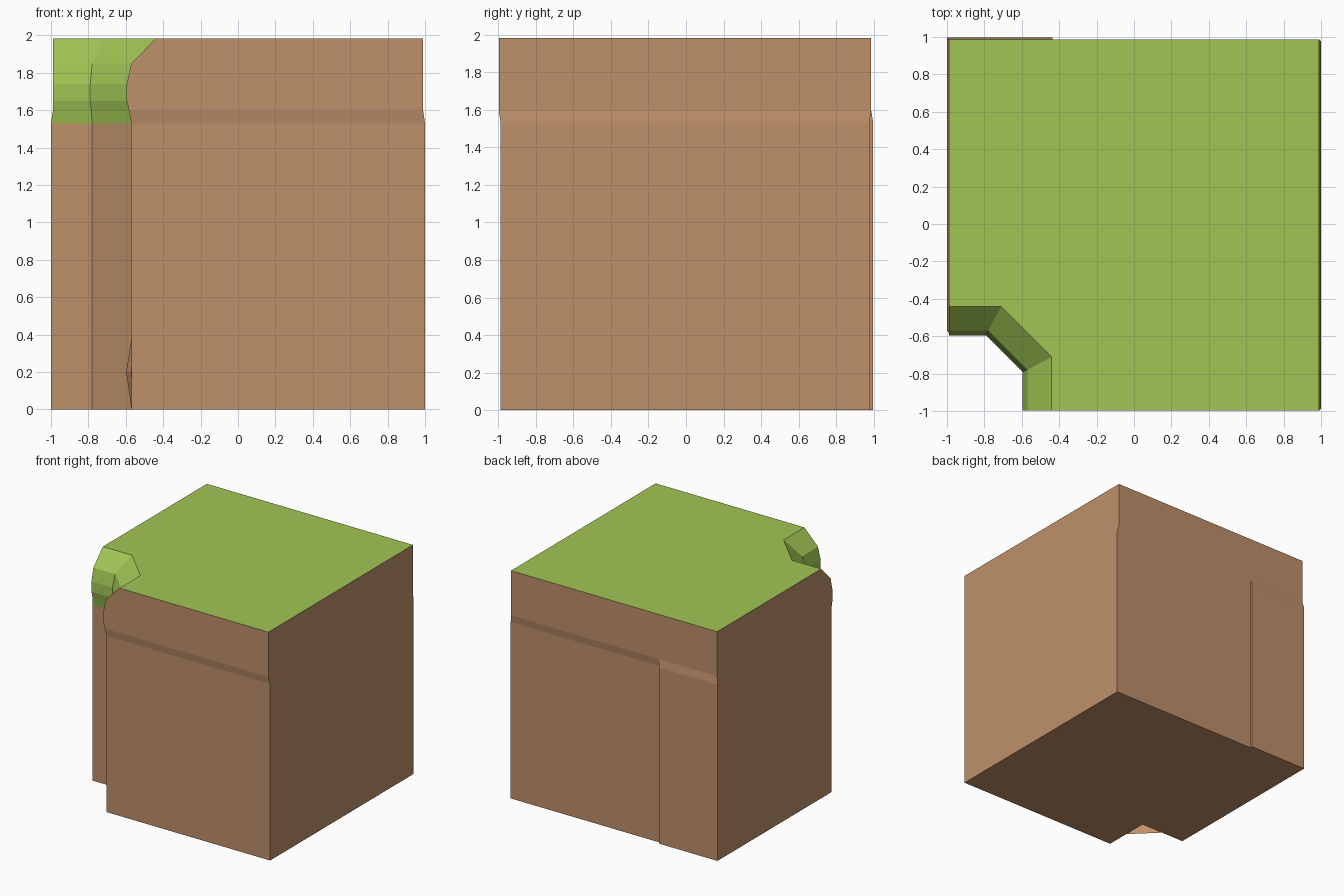
import bpy, bmesh

if "Cube" in bpy.data.objects:
    bpy.data.objects.remove(bpy.data.objects["Cube"])


def lin(r, g, b):
    f = lambda c: c / 12.92 if c <= 0.04045 else ((c + 0.055) / 1.055) ** 2.4
    return (f(r / 255), f(g / 255), f(b / 255), 1)


def material(name, rgb):
    m = bpy.data.materials.new(name)
    m.diffuse_color = lin(*rgb)
    m.use_nodes = True
    m.node_tree.nodes["Principled BSDF"].inputs["Base Color"].default_value = m.diffuse_color
    return m


def add_object(name, bm, mats):
    me = bpy.data.meshes.new(name)
    bm.to_mesh(me)
    bm.free()
    for m in mats:
        me.materials.append(m)
    ob = bpy.data.objects.new(name, me)
    bpy.context.collection.objects.link(ob)
    return ob


dirt = material("dirt brown", (190, 144, 106))
grass = material("grass green", (161, 198, 84))

SPLIT = -0.437                       # x where the back panel steps outward
LOWER = (-1, -0.987, 1, 0.976, 0.997)      # left, front, right, back, stepped back
UPPER = (-0.99, -0.997, 0.99, 0.986, 0.986)


def outline(z, n, m, walls):
    """Square with a chamfered notch cut from the front left corner."""
    l, f, r, b, b2 = walls
    return [(l, -n, z), (-m, -n, z), (-n, -m, z), (-n, f, z),
            (r, f, z), (r, b, z), (SPLIT, b, z), (SPLIT, b2, z), (l, b2, z)]


# height, notch wall position, chamfer start, outer walls
LEVELS = [(0, 0.57, 0.78, LOWER), (1.53, 0.57, 0.78, LOWER),
          (1.595, 0.582, 0.784, UPPER), (1.65, 0.595, 0.79, UPPER),
          (1.74, 0.595, 0.79, UPPER), (1.85, 0.57, 0.78, UPPER),
          (1.983, 0.44, 0.71, UPPER)]

# Cliff block: stacked outlines, green on the grassy lip and the top
bm = bmesh.new()
rings = [[bm.verts.new(p) for p in outline(*lv)] for lv in LEVELS]
for k in range(len(rings) - 1):
    lo, hi = rings[k], rings[k + 1]
    for i in range(len(lo)):
        j = (i + 1) % len(lo)
        face = bm.faces.new((lo[i], lo[j], hi[j], hi[i]))
        face.material_index = 1 if i < 3 and k >= 1 else 0
bm.faces.new(rings[-1]).material_index = 1
# Underside keeps a square notch corner, open behind the chamfer
corner = bm.verts.new((-0.57, -0.57, 0))
base = rings[0]
bm.faces.new(list(reversed([base[0], base[1], corner, base[2]] + base[3:])))
bmesh.ops.remove_doubles(bm, verts=bm.verts[:], dist=1e-5)
add_object("cliff_block", bm, [dirt, grass])

# Small rock bulge at the foot of the notch wall
bm = bmesh.new()
tip = bm.verts.new((-0.598, -0.89, 0.2))
rim = [bm.verts.new((-0.569, y, z)) for y, z in
       ((-0.89, 0.0), (-0.97, 0.2), (-0.89, 0.38), (-0.81, 0.2))]
for i in range(4):
    bm.faces.new((tip, rim[i], rim[(i + 1) % 4]))
bmesh.ops.recalc_face_normals(bm, faces=bm.faces[:])
if sum(f.normal.x for f in bm.faces) > 0:
    bmesh.ops.reverse_faces(bm, faces=bm.faces[:])
add_object("rock_bulge", bm, [dirt])
